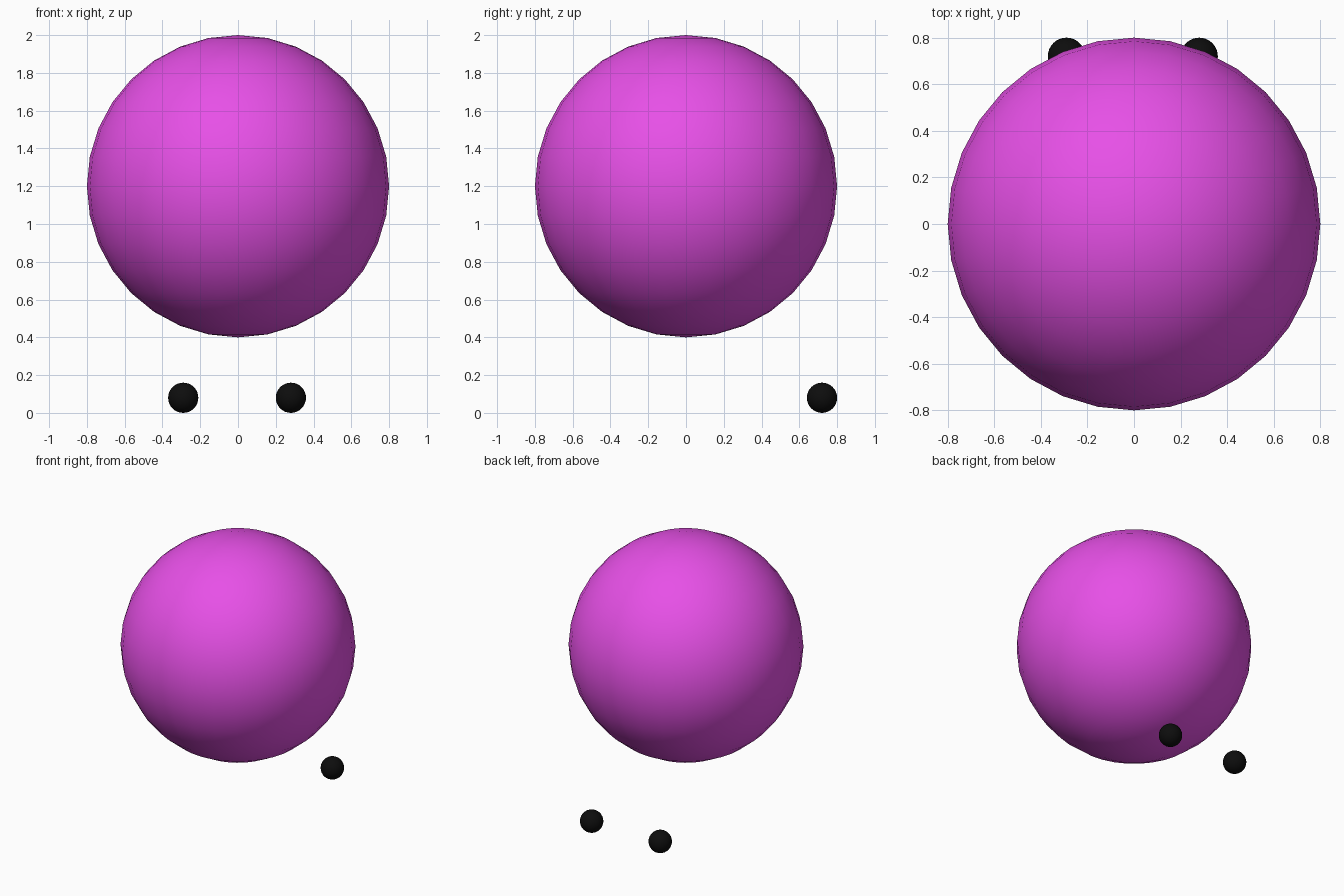
import bpy

if "Cube" in bpy.data.objects:
    bpy.data.objects.remove(bpy.data.objects["Cube"])


def material(name, color):
    mat = bpy.data.materials.new(name)
    mat.diffuse_color = (*color, 1.0)
    mat.use_nodes = True
    mat.node_tree.nodes["Principled BSDF"].inputs["Base Color"].default_value = mat.diffuse_color
    return mat


def ball(name, radius, location, mat):
    bpy.ops.mesh.primitive_uv_sphere_add(segments=32, ring_count=16,
                                         radius=radius, location=location)
    obj = bpy.context.object
    obj.name = name
    obj.data.materials.append(mat)
    bpy.ops.object.shade_smooth()
    return obj


magenta = material("magenta", (0.8, 0.08, 0.8))
black = material("black", (0.004, 0.004, 0.004))

# Large floating body
ball("body", 0.8, (0, 0, 1.2), magenta)

# Two small balls resting on the floor at the back (slightly uneven in x)
for name, x in (("left_small_ball", -0.29), ("right_small_ball", 0.28)):
    ball(name, 0.08, (x, 0.72, 0.08), black)
